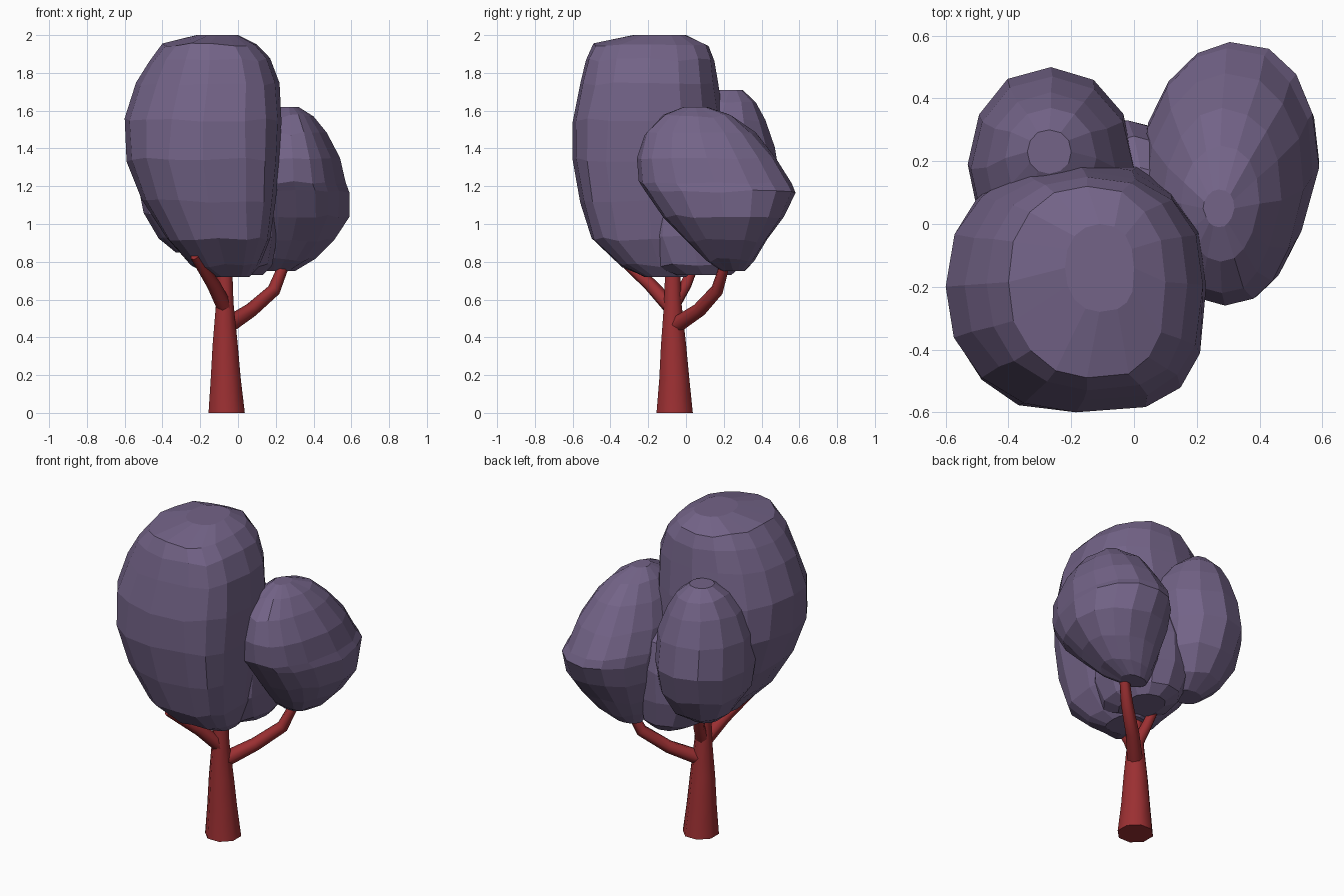
import bpy, bmesh, math, random
from mathutils import Vector

if "Cube" in bpy.data.objects:
    bpy.data.objects.remove(bpy.data.objects["Cube"])
random.seed(4)


def material(name, rgb):
    m = bpy.data.materials.new(name)
    m.diffuse_color = (*rgb, 1)
    m.use_nodes = True
    m.node_tree.nodes["Principled BSDF"].inputs["Base Color"].default_value = m.diffuse_color
    return m


LEAF = material("dusty purple", (0.172, 0.126, 0.245))
BARK = material("red bark", (0.33, 0.029, 0.032))


def loft(name, rings, mat, smooth=False):
    """Closed skin over a list of point rings."""
    bm = bmesh.new()
    loops = [[bm.verts.new(p) for p in r] for r in rings]
    n = len(loops[0])
    for a, b in zip(loops, loops[1:]):
        for i in range(n):
            j = (i + 1) % n
            bm.faces.new((a[i], a[j], b[j], b[i])).smooth = smooth
    bm.faces.new(loops[0][::-1])
    bm.faces.new(loops[-1])
    bmesh.ops.recalc_face_normals(bm, faces=bm.faces)
    me = bpy.data.meshes.new(name)
    bm.to_mesh(me)
    bm.free()
    me.materials.append(mat)
    ob = bpy.data.objects.new(name, me)
    bpy.context.collection.objects.link(ob)


def foliage(name, rows, sides=16, powers=(2.3,) * 4, low=0, front_taper=0, jitter=0.007):
    """Rows are z, xmin, xmax, ymin, ymax; each becomes a superellipse ring.
    powers: squareness of the back right, back left, front left, front right quadrants;
    low: extra squareness near the bottom; front_taper: narrowing towards -y."""
    rings = []
    for k, (z, x0, x1, y0, y1) in enumerate(rows):
        ring = []
        inner = 0 < k < len(rows) - 1
        for i in range(sides):
            a = 2 * math.pi * i / sides
            c, s = math.cos(a), math.sin(a)
            p = powers[4 * i // sides] + (low if k < len(rows) / 2 else 0)
            u = math.copysign(abs(c) ** (2 / p), c)
            v = math.copysign(abs(s) ** (2 / p), s)
            u *= 1 - front_taper * max(0, -v)
            dz = random.uniform(-jitter, jitter) * 1.5 if inner else 0
            f = 1 if i % (sides // 4) == 0 else 1 + random.uniform(-2, 2) * jitter
            ring.append(((x0 + x1) / 2 + u * f * (x1 - x0) / 2,
                         (y0 + y1) / 2 + v * f * (y1 - y0) / 2, z + dz))
        rings.append(ring)
    loft(name, rings, LEAF)


def limb(name, path, sides=6):
    """Tapered tube; path is x, y, z, radius."""
    pts = [Vector(p[:3]) for p in path]
    rings = []
    for k, p in enumerate(pts):
        d = (pts[min(k + 1, len(pts) - 1)] - pts[max(k - 1, 0)]).normalized()
        if k == 0 and p.z == 0:
            d = Vector((0, 0, 1))
        e1 = (Vector((0, 1, 0)) - d * d.y).normalized()
        e2 = d.cross(e1)
        rings.append([p + path[k][3] * (e1 * math.cos(t) + e2 * math.sin(t))
                      for t in (2 * math.pi * (i + 0.5) / sides for i in range(sides))])
    loft(name, rings, BARK, smooth=True)


# trunk and branches
limb("trunk", [(-.06, -.06, 0, .104), (-.065, -.062, .18, .086), (-.068, -.066, .36, .072),
               (-.07, -.07, .58, .050), (-.07, -.07, .85, .040)], 8)
limb("right_branch", [(-.06, -.06, .46, .045), (.07, .07, .545, .038),
                      (.19, .165, .65, .035), (.25, .21, .80, .028)])
limb("front_left_branch", [(-.07, -.08, .56, .042), (-.13, -.19, .68, .036),
                           (-.23, -.36, .83, .024)])
limb("back_branch", [(-.07, -.06, .58, .038), (-.09, .0, .68, .033), (-.13, .07, .85, .025)])

# foliage clumps
foliage("main_crown", [
    (.72, -.14, .06, -.22, .00), (.78, -.25, .11, -.35, .07), (.92, -.38, .17, -.50, .13),
    (1.12, -.51, .20, -.56, .17), (1.34, -.59, .22, -.60, .20), (1.55, -.60, .23, -.60, .20),
    (1.74, -.54, .22, -.56, .17), (1.87, -.47, .17, -.53, .15), (1.95, -.40, .10, -.49, .12),
    (2.0, -.22, .00, -.28, .00)], powers=(2.3, 2.2, 2.1, 3.0), low=.3)
foliage("right_crown", [
    (.75, .13, .30, .19, .31), (.81, .09, .41, .10, .36), (.91, .06, .51, .00, .43),
    (1.04, .03, .59, -.12, .52), (1.17, .02, .59, -.22, .58), (1.22, .02, .57, -.25, .56),
    (1.34, .04, .54, -.26, .48), (1.48, .09, .47, -.22, .37), (1.57, .15, .40, -.12, .25),
    (1.62, .22, .32, -.01, .11)],
    powers=(2.3, 1.9, 2.6, 2.8), front_taper=.3)
foliage("back_left_crown", [
    (.85, -.33, -.15, .10, .25), (.92, -.42, -.08, .00, .36), (1.05, -.50, -.01, -.10, .45),
    (1.22, -.53, .00, -.12, .50), (1.40, -.52, .00, -.12, .47), (1.55, -.47, -.06, -.06, .42),
    (1.65, -.41, -.12, .05, .37), (1.71, -.34, -.20, .16, .30)], sides=12, powers=(2.1,) * 4)
foliage("lower_crown", [
    (.73, -.09, .13, -.06, .24), (.78, -.18, .18, -.18, .30), (.93, -.26, .21, -.26, .33),
    (1.12, -.25, .21, -.24, .33), (1.28, -.16, .16, -.12, .28), (1.35, -.05, .09, .00, .18)],
    sides=12)
